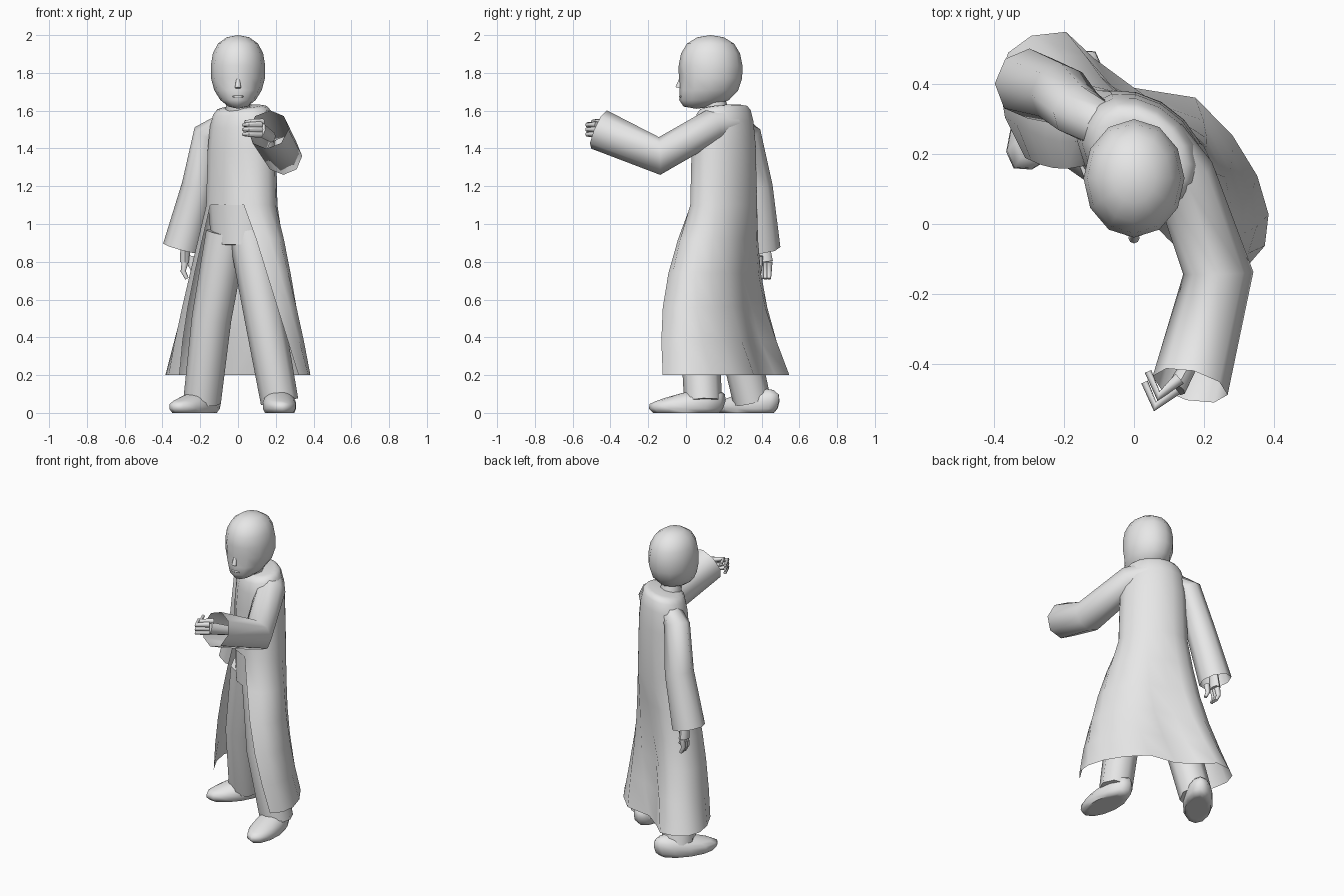
import bpy, bmesh
from math import radians, sin, cos, pi
from mathutils import Vector, Matrix

cube = bpy.data.objects.get("Cube")
if cube:
    bpy.data.objects.remove(cube, do_unlink=True)

GREY = (0.8, 0.8, 0.8, 1)
material = bpy.data.materials.new("plain_grey")
material.use_nodes = True
material.diffuse_color = GREY
material.node_tree.nodes["Principled BSDF"].inputs["Base Color"].default_value = GREY

UP = Vector((0, 0, 1))
BACK = Vector((0, 1, 0))
TWIST = Matrix.Rotation(radians(-40), 3, "Z")  # the body turns towards its right


def finish(name, bm):
    """Turn a bmesh into a smooth shaded object."""
    bmesh.ops.recalc_face_normals(bm, faces=bm.faces)
    mesh = bpy.data.meshes.new(name)
    bm.to_mesh(mesh)
    bm.free()
    mesh.materials.append(material)
    part = bpy.data.objects.new(name, mesh)
    bpy.context.collection.objects.link(part)
    bpy.context.view_layer.objects.active = part
    part.select_set(True)
    bpy.ops.object.shade_smooth_by_angle(angle=radians(60))
    part.select_set(False)


def loft(name, rings, close_end=True, is_gap=None):
    """Skin a stack of closed sections, leaving out faces where is_gap is true."""
    bm = bmesh.new()
    rows = [[bm.verts.new(point) for point in ring] for ring in rings]
    count = len(rows[0])
    for level, (low, high) in enumerate(zip(rows, rows[1:])):
        for i in range(count):
            k = (i + 1) % count
            if not (is_gap and is_gap(level, i)):
                bm.faces.new((low[i], low[k], high[k], high[i]))
    bm.faces.new(rows[0])
    if close_end:
        bm.faces.new(rows[-1])
    loose = [v for v in bm.verts if not v.link_faces]
    bmesh.ops.delete(bm, geom=loose, context="VERTS")
    finish(name, bm)


def tube(name, path, start, end, ref=UP, wide=1, close_end=True, sides=8):
    """Limb along a path whose radius runs evenly from start to end."""
    points = [Vector(p) for p in path]
    last = len(points) - 1
    rings = []
    for i, centre in enumerate(points):
        along = (points[min(i + 1, last)] - points[max(i - 1, 0)]).normalized()
        side = along.cross(ref).normalized()
        rise = side.cross(along)
        radius = start + (end - start) * i / last
        turns = [pi / 2 + 2 * pi * k / sides for k in range(sides)]
        rings.append([centre + radius * (side * wide * cos(a) + rise * sin(a)) for a in turns])
    loft(name, rings, close_end)


def ball(name, centre, size, shape, yaw=0):
    """Rounded part: a unit sphere reshaped by a rule, then scaled and turned."""
    bm = bmesh.new()
    bmesh.ops.create_uvsphere(bm, u_segments=12, v_segments=9, radius=1)
    place = (Matrix.Translation(centre) @ Matrix.Rotation(radians(yaw), 4, "Z")
             @ Matrix.Diagonal((*size, 1)))
    for v in bm.verts:
        v.co = place @ shape(v.co.copy())
    finish(name, bm)


# Long coat: rounded shoulders down to the waist, then a flared skirt open in front
COLUMNS = 14
WAIST = 1.1
HEM = 0.2


def coat_ring(x, y, z, wide, deep, left_edge, right_edge, fold=0):
    """One coat level; fold pushes a hollow into the back."""
    step = (right_edge - left_edge) / (COLUMNS - 1)
    angles = [left_edge + step * i for i in range(COLUMNS)]
    angles.append((left_edge + right_edge) / 2 + 180)  # front centre column
    ring = []
    for a in angles:
        hollow = fold * max(0, cos(radians(3 * (a - 112)))) ** 2 if 82 < a < 142 else 0
        ring.append(Vector((x, y, z)) + TWIST @ Vector(
            (wide * cos(radians(a)), deep * sin(radians(a)) - hollow, 0)))
    return ring


coat = []
for slope in (87, 80, 70, 55, 35):
    swell = cos(radians(slope)) ** 0.2
    ring = coat_ring(0.02, 0.2, WAIST + 0.52 * sin(radians(slope)),
                     0.21 * swell, 0.155 * swell, -55, 240)
    for point in ring:  # the collar rises to the back and to the left
        point.z += 0.1 * (point.x + point.y - 0.2)
    coat.append(ring)
chest_levels = len(coat)
SKIRT_STEPS = 5
for i in range(SKIRT_STEPS + 1):
    t = i / SKIRT_STEPS
    sway = sin(pi * t)
    coat.append(coat_ring(0.02 * (1 - t), 0.2 - 0.05 * sway, WAIST + (HEM - WAIST) * t,
                          0.21 + 0.25 * t, 0.155 + 0.085 * t,
                          45 * t ** 0.7 - 55, 240 - 8 * sway, 0.1 * t))
loft("coat", coat, close_end=False,
     is_gap=lambda level, i: level >= chest_levels and i >= COLUMNS - 1)

# Trousers
tube("trouser_hips", [(0.02, 0.2, 1.12), (0.01, 0.18, 0.88)], 0.15, 0.125, TWIST @ BACK,
     wide=1.33, sides=12)
tube("right_trouser_leg", [(-0.06, 0.2, 0.95), (-0.14, 0.25, 0.5), (-0.19, 0.35, 0.06)],
     0.11, 0.1, BACK)
tube("left_trouser_leg", [(0.06, 0.14, 0.95), (0.14, 0.07, 0.5), (0.22, 0.09, 0.06)],
     0.11, 0.1, BACK)


# Shoes: flat soles, low at the toe, with the top leaning back to the heel
def shoe_shape(p):
    z = max(p.z, -0.4)
    if z > 0:
        z *= 0.8 + 0.4 * p.y
    return Vector((p.x, p.y + 0.3 * max(z, 0), z))


for name, x, y, yaw in (("right_shoe", -0.23, 0.32, -35), ("left_shoe", 0.22, 0, 4)):
    ball(name, (x, y, 0.04), (0.09, 0.2, 0.1), shoe_shape, yaw)

# Sleeves, open at the cuffs
tube("left_sleeve", [(0.07, 0.24, 1.54), (0.14, 0.14, 1.52), (0.24, -0.14, 1.36),
                     (0.16, -0.46, 1.5)], 0.08, 0.11, close_end=False)
tube("right_sleeve", [(-0.06, 0.26, 1.53), (-0.16, 0.32, 1.48), (-0.21, 0.37, 1.2),
                      (-0.3, 0.4, 0.87)], 0.065, 0.1, BACK, close_end=False)


# Hands: a palm, three fingers side by side and a thumb
def hand(side, path, spread, thumb, ref):
    tube(side + "_palm", path[:2], 0.03, 0.04, ref, wide=0.7)
    offsets = {"_inner_finger": -Vector(spread), "_middle_finger": Vector(),
               "_outer_finger": Vector(spread), "_thumb": Vector(thumb)}
    for part, offset in offsets.items():
        tube(side + part, [Vector(p) + offset for p in path[1:]], 0.018, 0.01, ref)


hand("left", [(0.18, -0.36, 1.46), (0.12, -0.47, 1.5), (0.06, -0.52, 1.5), (0.03, -0.45, 1.5)],
     (0, 0, 0.025), (0.01, 0.03, 0.04), UP)
hand("right", [(-0.28, 0.4, 0.95), (-0.28, 0.42, 0.8), (-0.29, 0.42, 0.75), (-0.27, 0.42, 0.71)],
     (0, 0.02, 0), (0.04, -0.03, 0.03), BACK)

# Neck
tube("neck", [(0, 0.17, 1.55), (0, 0.14, 1.68)], 0.07, 0.06, BACK)


# Head: full crown, jaw sliding forward and sunken eye sockets
def head_shape(p):
    if p.y < -0.8 and -0.3 < p.z < 0 and abs(p.x) > 0.1:
        p.y *= 0.93
    full = 1 + 0.25 * max(p.z, 0) ** 2
    jaw = 0.45 * (1 - p.y) * min(p.z, 0) ** 3
    return Vector((p.x * full, p.y * full + jaw, p.z))


ball("head", (0, 0.13, 1.805), (0.145, 0.17, 0.195), head_shape)
tube("nose", [(0, -0.02, 1.79), (0, -0.04, 1.72)], 0.008, 0.016, BACK)
ball("lips", (0, -0.025, 1.675), (0.03, 0.012, 0.008), lambda p: p)
